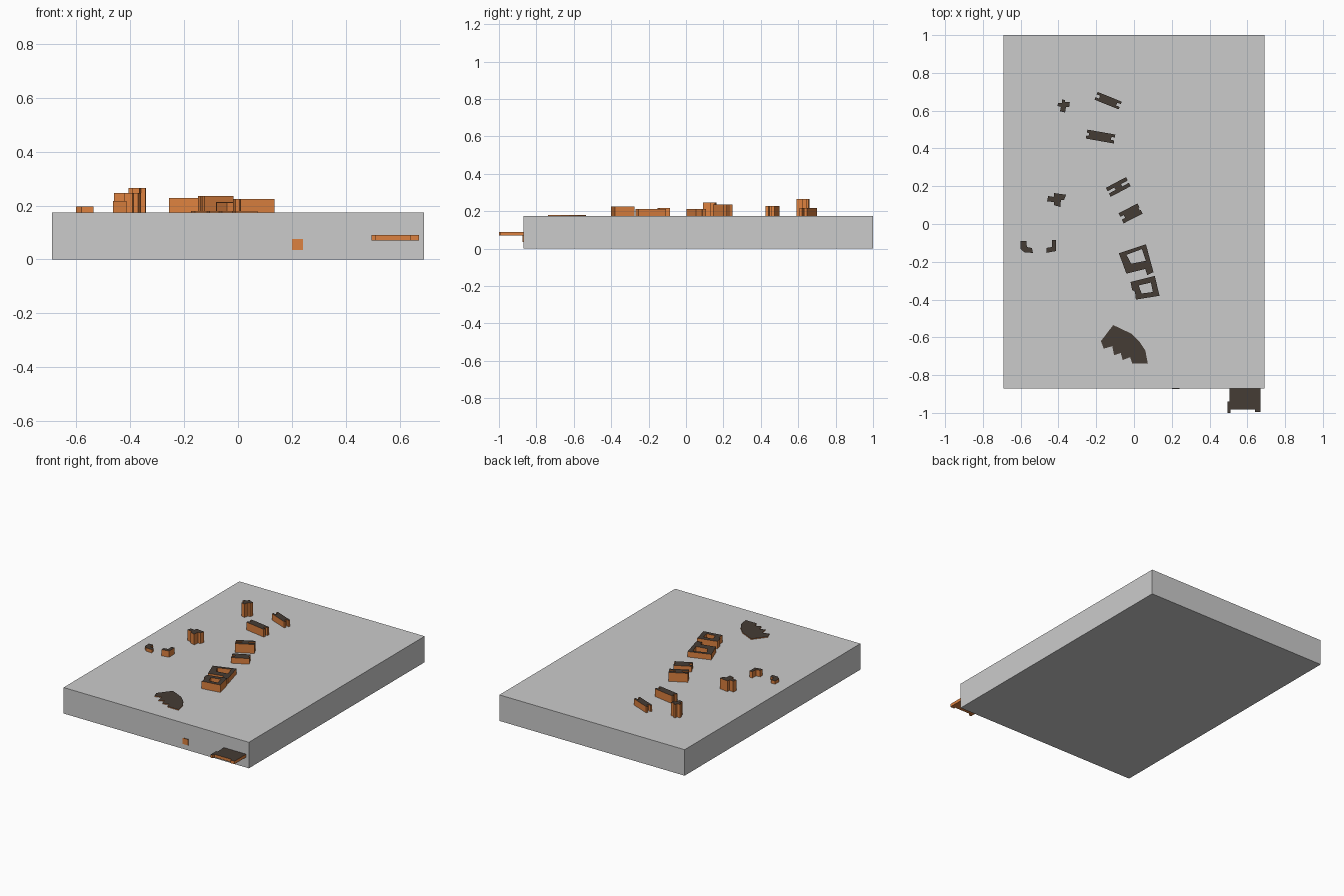
import bpy
import math
from mathutils import Matrix, Vector

if "Cube" in bpy.data.objects:
    bpy.data.objects.remove(bpy.data.objects["Cube"])


def material(name, rgb):
    m = bpy.data.materials.new(name)
    m.diffuse_color = (*rgb, 1)
    m.use_nodes = True
    m.node_tree.nodes["Principled BSDF"].inputs["Base Color"].default_value = m.diffuse_color
    return m


WALL = material("wall_orange", (0.72, 0.22, 0.05))
ROOF = material("roof_brown", (0.06, 0.045, 0.035))


def add_object(name, mesh):
    ob = bpy.data.objects.new(name, mesh)
    bpy.context.collection.objects.link(ob)
    return ob


def building(name, loops, z0, z1, move=(0, 0), angle=0):
    """Extrude a plan (outline plus optional courtyards, in 1/100 units)."""
    rot = Matrix.Rotation(math.radians(angle), 2)
    cu = bpy.data.curves.new(name, 'CURVE')
    cu.dimensions, cu.fill_mode = '2D', 'BOTH'
    cu.extrude = (z1 - z0) / 2
    for loop in loops:
        sp = cu.splines.new('POLY')
        sp.points.add(len(loop) - 1)
        sp.use_cyclic_u = True
        for p, (x, y) in zip(sp.points, loop):
            v = rot @ Vector((x, y)) / 100 + Vector(move)
            p.co = (v.x, v.y, 0, 1)
    tmp = bpy.data.objects.new(name + "_plan", cu)
    mesh = bpy.data.meshes.new_from_object(tmp)
    bpy.data.objects.remove(tmp)
    bpy.data.curves.remove(cu)
    mesh.transform(Matrix.Translation((0, 0, (z0 + z1) / 2)))
    mesh.materials.clear()
    mesh.materials.append(WALL)
    mesh.materials.append(ROOF)
    for f in mesh.polygons:
        f.use_smooth = False
        f.material_index = 1 if abs(f.normal.z) > 0.5 and f.center.z > (z0 + z1) / 2 else 0
    return add_object(name, mesh)


def bar(length, width, notch, left, right):
    """Bar plan with a notch of given width and depth in each end."""
    a, b, n = length / 2, width / 2, notch / 2
    return [[(-a, -b), (a, -b), (a, -n), (a - right, -n), (a - right, n), (a, n),
             (a, b), (-a, b), (-a, n), (-a + left, n), (-a + left, -n), (-a, -n)]]


# Ground slab
bpy.ops.mesh.primitive_cube_add(size=1, location=(0, 0.065, 0.0875))
slab = bpy.context.object
slab.name = "ground_slab"
slab.scale = (1.38, 1.87, 0.175)

# Terrain sheet inside the slab, blended from its front and side profiles
FRONT = [(-.69, .07), (-.6, .06), (-.5, .035), (-.35, .033), (-.1, .05), (.1, .027),
         (.22, .04), (.35, .073), (.69, .075)]
SIDE = [(-.87, 0), (-.45, .015), (.35, .02), (.5, .035), (.7, .012), (1, -.005)]


def sample(profile, t):
    for (a, u), (b, v) in zip(profile, profile[1:]):
        if t <= b:
            return u + (v - u) * (t - a) / (b - a)
    return profile[-1][1]


N = 20
verts, faces = [], []
for j in range(N + 1):
    for i in range(N + 1):
        x, y = -.69 + 1.38 * i / N, -.87 + 1.87 * j / N
        verts.append((x, y, sample(FRONT, x) + sample(SIDE, y)))
        if i < N and j < N:
            k = j * (N + 1) + i
            faces.append((k, k + 1, k + N + 2, k + N + 1))
terrain = bpy.data.meshes.new("terrain")
terrain.from_pydata(verts, [], faces)
add_object("terrain", terrain)

BASE = 0.08  # buildings start below the slab top

# Bar blocks: name, plan, height, centre, angle
for name, plan, top, pos, ang in [
    ("north_bar", bar(13.8, 4.4, 1.6, 2, 2), .217, (-.137, .653), -22),
    ("second_bar", bar(15, 4.8, 1.6, 1.2, 1.8), .227, (-.177, .463), -10),
    ("h_block", bar(12, 5.4, 1.4, 4, 4), .235, (-.083, .196), 28),
    ("notched_block", bar(11.2, 6, 1.6, 2, .6), .213, (-.018, .056), 27),
]:
    building(name, plan, BASE, top, pos, ang)

# Cross-shaped towers
building("north_tower", [[(-38, 66), (-36.5, 65.5), (-36.5, 64.5), (-34, 64.5), (-34.3, 62),
                          (-36, 62), (-36.5, 59), (-39.2, 59.7), (-38.7, 62), (-40.5, 62.5),
                          (-40.2, 64), (-38.2, 64)]], BASE, .265)
building("middle_tower", [[(-42.3, 16.4), (-36, 15.5), (-37, 12.7), (-38.7, 12.7), (-39, 9),
                           (-42.3, 10), (-42.3, 11.6), (-46, 12), (-45.5, 14.8),
                           (-42.5, 14.3)]], BASE, .247)

# Courtyard blocks
building("north_court", [[(-8, -15.5), (6.3, -10.7), (10.3, -25.5), (7, -27), (6, -23.8),
                          (-4, -26.3)],
                         [(-4, -16.3), (4.2, -13.3), (6.3, -19.5), (-1.5, -21)]], BASE, .212)
building("south_court", [[(-1.8, -30.7), (11, -27.5), (13.5, -38), (1, -40), (.5, -35.8),
                          (-1, -35)],
                         [(2.5, -32.5), (9, -31), (10, -36), (4, -36.8)]], BASE, .225)

# Small corner houses
building("west_corner_house", [[(-60, -9), (-57, -9), (-56.7, -12.2), (-54, -12.7),
                                (-53.5, -15.3), (-58, -15), (-60, -13.2)]], BASE, .197)
building("east_corner_house", [[(-43.5, -8.5), (-41.3, -8.5), (-41.3, -14.3), (-46.4, -15.3),
                                (-46.4, -12.7), (-43.5, -12.2)]], BASE, .217)

# Low fan-shaped hall with stepped edge
building("fan_hall", [[(-17.5, -62), (-11, -53.5), (-1.5, -58), (3, -62.5), (6, -67),
                       (7.3, -73.8), (-1, -73.8), (-2, -70.5), (-6, -72), (-7, -68.3),
                       (-10.5, -69.5), (-11.5, -64.7), (-16, -66)]], BASE, .18)

# Blocks passing out of the slab's front side
building("front_hall", [[(50.5, -80), (67, -80), (67, -99.5), (64, -99.5), (64, -98.3),
                         (51.2, -98.3), (51.2, -100), (49.5, -100), (49.5, -94),
                         (50.5, -94)]], .07, .09)
building("front_hut", [[(20, -84), (24, -84), (24, -87.4), (20, -87.4)]], .035, .075)
